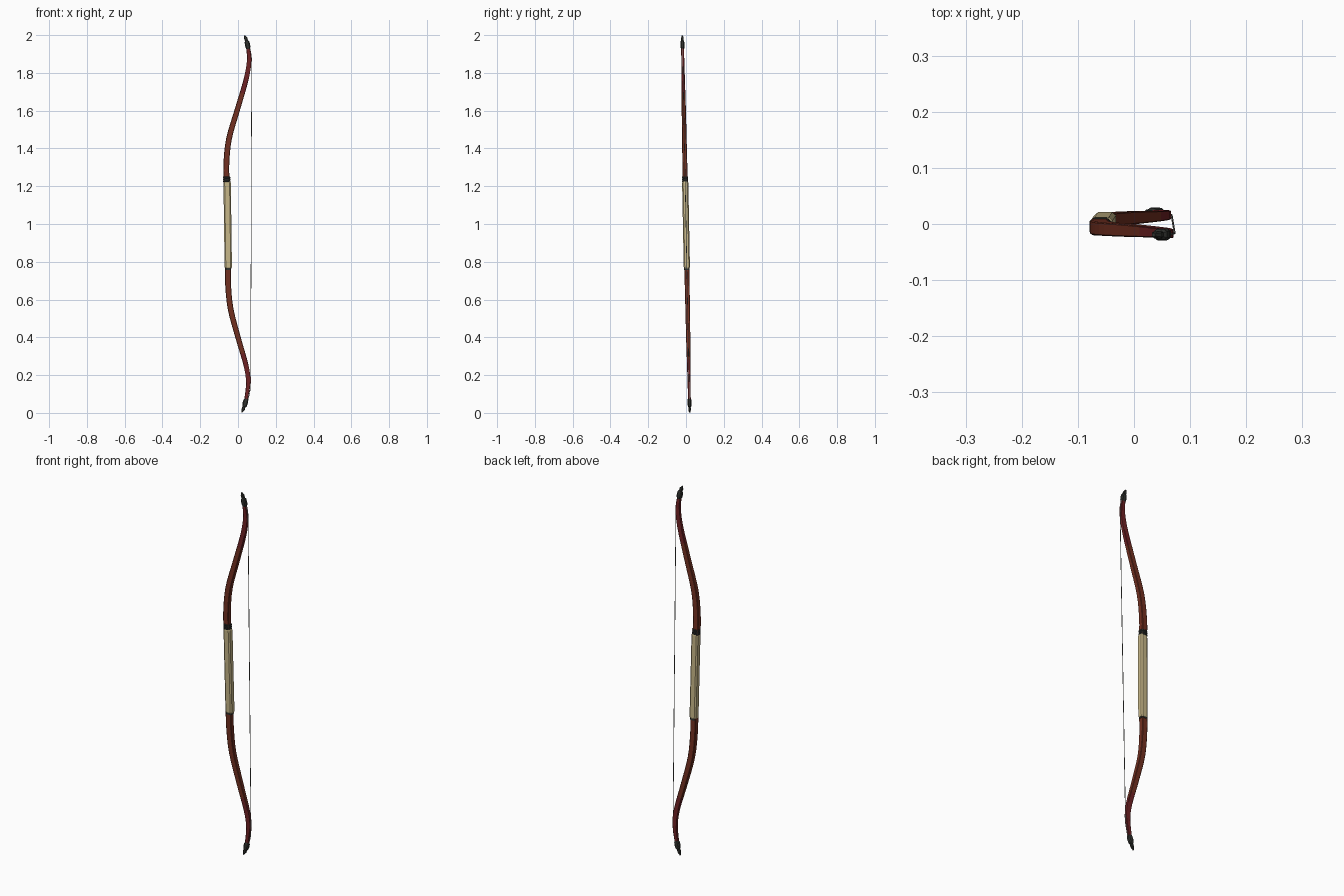
import bpy, bmesh, math
from mathutils import Vector


def material(name, rgb):
    m = bpy.data.materials.new(name)
    m.diffuse_color = (*rgb, 1)
    return m


WOOD = material("wood", (0.17, 0.03, 0.015))
RED = material("red_wood", (0.16, 0.016, 0.018))
TAN = material("grip_leather", (0.58, 0.48, 0.25))
DARK = material("dark_horn", (0.03, 0.032, 0.028))
CORD = material("cord", (0.25, 0.25, 0.23))


def lean(z):
    # The whole bow is turned slightly about the x axis
    return 0.0195 * (1 - z)


def smooth_path(keys, steps):
    # Catmull-Rom interpolation of (x, z, half depth, half width) keys
    k = [Vector(p) for p in keys]
    k = [2 * k[0] - k[1]] + k + [2 * k[-1] - k[-2]]
    out = []
    for i in range(1, len(k) - 2):
        a, b, c, d = k[i - 1:i + 3]
        for s in range(steps):
            t = s / steps
            out.append(0.5 * (2 * b + (c - a) * t + (2 * a - 5 * b + 4 * c - d) * t * t
                              + (3 * b - a - 3 * c + d) * t ** 3))
    return out + [k[-2]]


def sweep(name, keys, mats, chamfer=0.15, steps=1):
    # Chamfered box section carried along the path
    pts = smooth_path(keys, steps)
    c = 1 - 2 * chamfer
    section = [(1, -c), (1, c), (c, 1), (-c, 1), (-1, c), (-1, -c), (-c, -1), (c, -1)]
    bm = bmesh.new()
    rings = []
    for i, p in enumerate(pts):
        a, b = pts[max(i - 1, 0)], pts[min(i + 1, len(pts) - 1)]
        t = Vector((b[0] - a[0], b[1] - a[1])).normalized()
        n = Vector((t.y, -t.x))
        rings.append([bm.verts.new((p[0] + n.x * u * p[2], lean(p[1]) + v * p[3],
                                    p[1] + n.y * u * p[2])) for u, v in section])
    for r, q in zip(rings, rings[1:]):
        for j in range(8):
            f = bm.faces.new((r[j], r[(j + 1) % 8], q[(j + 1) % 8], q[j]))
            z = f.calc_center_median().z
            f.material_index = int(len(mats) > 1 and abs(z - 1) > 0.7)
    bm.faces.new(rings[0])
    bm.faces.new(rings[-1])
    bmesh.ops.recalc_face_normals(bm, faces=bm.faces)
    me = bpy.data.meshes.new(name)
    bm.to_mesh(me)
    bm.free()
    for m in mats:
        me.materials.append(m)
    ob = bpy.data.objects.new(name, me)
    bpy.context.collection.objects.link(ob)
    return ob


# Recurved limbs, running from grip to tip
sweep("upper_limb", [(-0.059, 1.21, .016, .014), (-0.062, 1.31, .0155, .013), (-0.048, 1.45, .015, .012),
                     (-0.002, 1.61, .014, .011), (0.044, 1.77, .013, .009), (0.059, 1.87, .0115, .008),
                     (0.050, 1.95, .009, .007)], [WOOD, RED], 0.08, 4)
sweep("lower_limb", [(-0.053, 0.79, .016, .014), (-0.053, 0.69, .0155, .013), (-0.039, 0.55, .015, .012),
                     (0.003, 0.39, .014, .011), (0.043, 0.25, .013, .009), (0.054, 0.16, .0115, .008),
                     (0.041, 0.06, .009, .007)], [WOOD, RED], 0.08, 4)

# Grip with rounded ends
sweep("grip", [(-0.0515, 0.765, .017, .014), (-0.0515, 0.772, .0195, .0165), (-0.0575, 1.218, .0195, .0165),
               (-0.0575, 1.225, .017, .014)], [TAN], 0.17)

# Binding bands above and below the grip
for i in range(3):
    z = 1.222 + i * 0.010
    sweep("upper_binding", [(-0.06, z, .0175, .0145), (-0.06, z + .002, .019, .016),
                            (-0.06, z + .008, .019, .016), (-0.06, z + .010, .0175, .0145)], [DARK], 0.2)
sweep("lower_binding", [(-0.0525, 0.757, .0165, .0145), (-0.0525, 0.767, .0165, .0145)], [DARK], 0.15)

# Carved horn tips with a ridge, bulge and hooked point
sweep("upper_tip", [(0.055, 1.927, .009, .0075), (0.053, 1.935, .013, .010), (0.050, 1.950, .014, .0105),
                    (0.047, 1.966, .012, .009), (0.045, 1.970, .008, .006), (0.041, 1.984, .009, .0065),
                    (0.035, 1.998, .003, .003)], [DARK], 0.2)
sweep("lower_tip", [(0.045, 0.075, .009, .0075), (0.042, 0.067, .013, .010), (0.038, 0.052, .014, .0105),
                    (0.034, 0.036, .012, .009), (0.032, 0.032, .008, .006), (0.027, 0.018, .009, .0065),
                    (0.020, 0.002, .003, .003)], [DARK], 0.2)

# Bowstring: straight between the limbs, then along each recurve to its tip
cu = bpy.data.curves.new("bowstring", "CURVE")
cu.dimensions = "3D"
cu.bevel_depth = 0.0017
cu.bevel_resolution = 1
cu.use_fill_caps = True
path = [(0.051, 0.06), (0.063, 0.11), (0.067, 0.17), (0.0725, 1.84), (0.071, 1.89), (0.061, 1.94)]
sp = cu.splines.new("POLY")
sp.points.add(len(path) - 1)
for p, (x, z) in zip(sp.points, path):
    p.co = (x, lean(z), z, 1)
cu.materials.append(CORD)
string = bpy.data.objects.new("bowstring", cu)
bpy.context.collection.objects.link(string)
